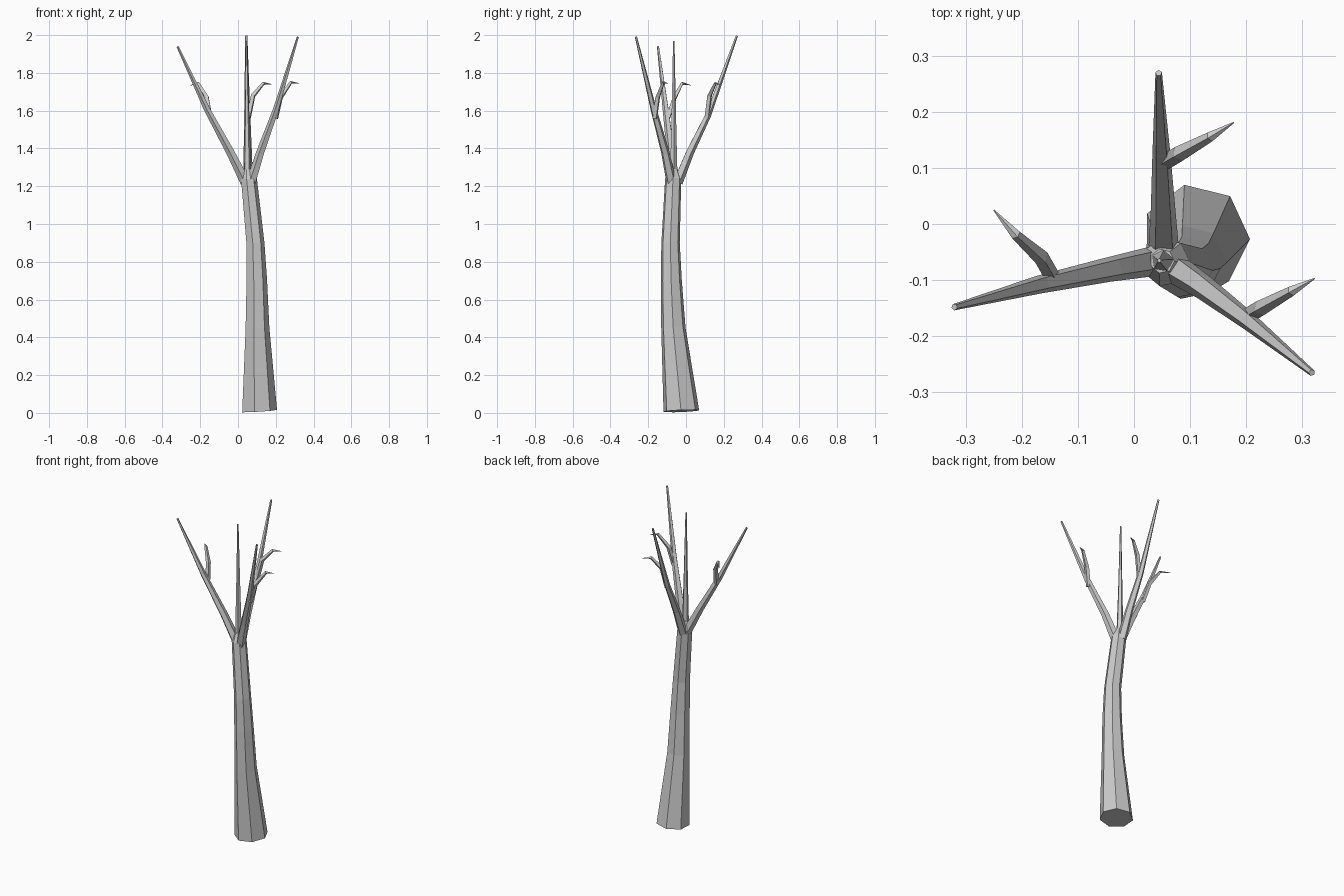
import bpy, bmesh, math
from mathutils import Vector

if "Cube" in bpy.data.objects:
    bpy.data.objects.remove(bpy.data.objects["Cube"], do_unlink=True)

bark = bpy.data.materials.new("grey_bark")
bark.use_nodes = True
GREY = (0.6, 0.6, 0.6, 1.0)
bark.diffuse_color = GREY
bark.node_tree.nodes["Principled BSDF"].inputs["Base Color"].default_value = GREY


def limb(name, path, radii, sides, phase=0.0):
    """Loft a tapering, flat-shaded limb along a path."""
    pts = [Vector(p) for p in path]
    heading = pts[-1] - pts[0]
    side = Vector((heading.y, -heading.x, 0)).normalized()
    bm = bmesh.new()
    rings = []
    for i, (p, r) in enumerate(zip(pts, radii)):
        tangent = (pts[min(i + 1, len(pts) - 1)] - pts[max(i - 1, 0)]).normalized()
        forward = tangent.cross(side)
        ring = []
        for k in range(sides):
            a = math.radians(phase) + math.tau * k / sides
            ring.append(bm.verts.new(p + r * (math.cos(a) * side + math.sin(a) * forward)))
        rings.append(ring)
    for low, high in zip(rings, rings[1:]):
        for k in range(sides):
            n = (k + 1) % sides
            bm.faces.new((low[k], low[n], high[n], high[k]))
    bm.faces.new(rings[0][::-1])
    bm.faces.new(rings[-1])
    bmesh.ops.recalc_face_normals(bm, faces=bm.faces)
    mesh = bpy.data.meshes.new(name)
    bm.to_mesh(mesh)
    bm.free()
    mesh.materials.append(bark)
    obj = bpy.data.objects.new(name, mesh)
    bpy.context.collection.objects.link(obj)
    return obj


# Seven-sided leaning trunk, closed by a small crown between the branches
limb("trunk",
     [(0.11, -0.025, 0.01), (0.10, -0.067, 0.45), (0.097, -0.078, 0.7),
      (0.09, -0.082, 0.9), (0.056, -0.068, 1.24), (0.05, -0.066, 1.29)],
     [0.097, 0.066, 0.057, 0.05, 0.044, 0.022], 7, phase=29)

# Three spreading main branches
BRANCH_RADII = [0.028, 0.023, 0.017, 0.006]
limb("right_branch",
     [(0.04, -0.065, 1.22), (-0.04, -0.08, 1.38), (-0.165, -0.107, 1.61),
      (-0.32, -0.148, 1.94)], BRANCH_RADII, 5, phase=18)
limb("back_branch",
     [(0.053, -0.045, 1.22), (0.052, 0.02, 1.38), (0.049, 0.118, 1.58),
      (0.044, 0.269, 1.997)], BRANCH_RADII, 5, phase=18)
limb("left_branch",
     [(0.07, -0.077, 1.22), (0.12, -0.11, 1.38), (0.2, -0.17, 1.6),
      (0.317, -0.265, 1.99)], BRANCH_RADII, 5, phase=18)

# Upright central shoot
limb("central_shoot",
     [(0.051, -0.066, 1.22), (0.048, -0.065, 1.55), (0.045, -0.065, 1.97)],
     [0.022, 0.013, 0.004], 5)

# A curved twig on each main branch
TWIGS = {
    "right_twig": [(-0.145, -0.095, 1.56), (-0.165, -0.06, 1.67),
                   (-0.21, -0.02, 1.745), (-0.25, 0.025, 1.735)],
    "back_twig": [(0.055, 0.11, 1.56), (0.08, 0.125, 1.68),
                  (0.135, 0.155, 1.745), (0.178, 0.181, 1.74)],
    "left_twig": [(0.2, -0.165, 1.56), (0.225, -0.15, 1.67),
                  (0.28, -0.12, 1.75), (0.322, -0.097, 1.745)],
}
for name, path in TWIGS.items():
    limb(name, path, [0.014, 0.014, 0.009, 0.001], 4)
